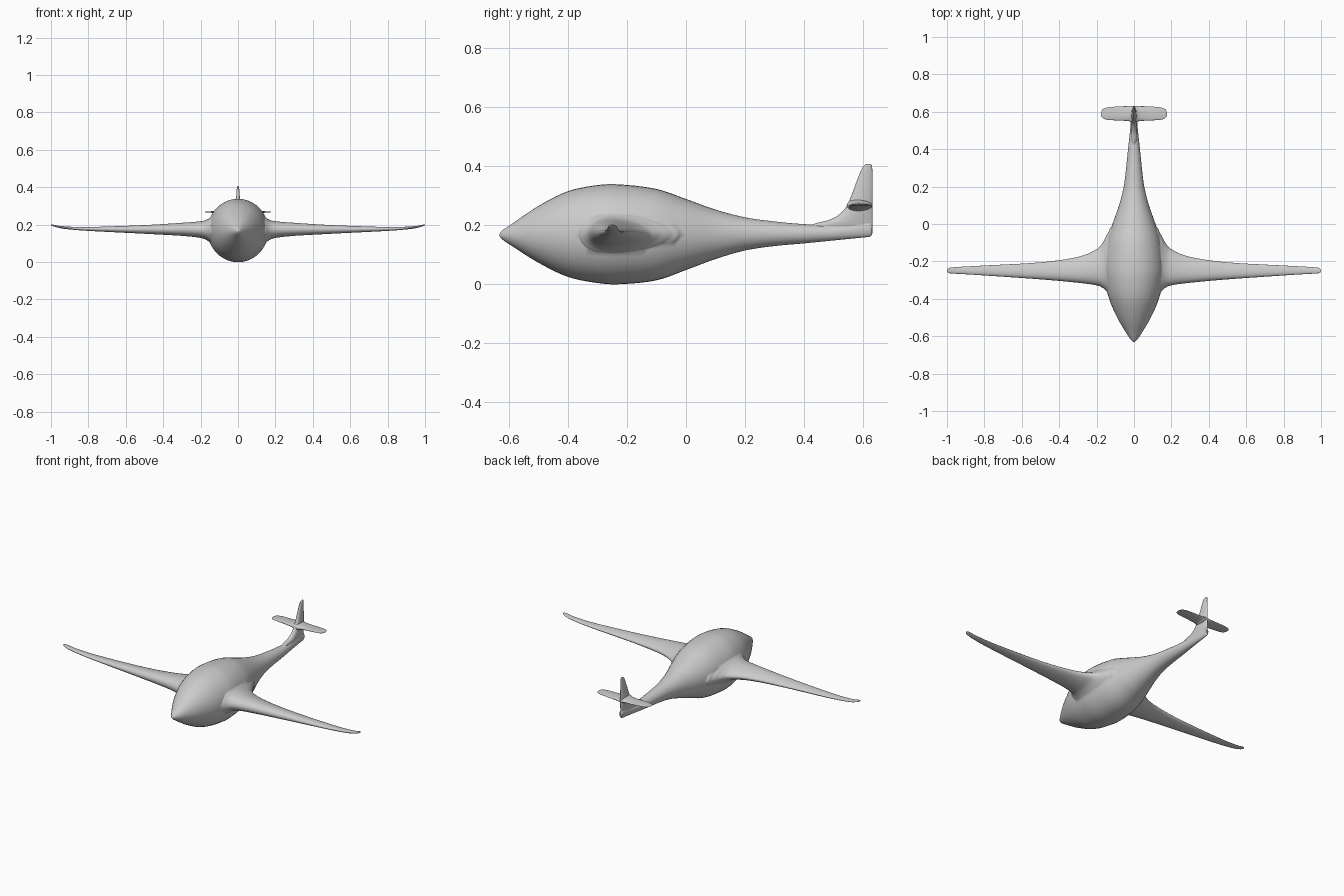
import bpy, bmesh, math


def spline(rows, steps):
    """Catmull-Rom interpolation through rows of section values."""
    out = []
    for i in range(len(rows) - 1):
        p0, p1 = rows[max(i - 1, 0)], rows[i]
        p2, p3 = rows[i + 1], rows[min(i + 2, len(rows) - 1)]
        for k in range(steps):
            t = k / steps
            out.append([0.5 * (2 * b + (c - a) * t + (2 * a - 5 * b + 4 * c - d) * t * t
                               + (3 * b - a - 3 * c + d) * t ** 3)
                        for a, b, c, d in zip(p0, p1, p2, p3)])
    return out + [list(rows[-1])]


def loft(name, rows, axes, sides=40, steps=5, taper=0.0):
    """Rows: position, first-axis min/max, second-axis min/max of an oval section."""
    bm = bmesh.new()
    rings = []
    for pos, a0, a1, b0, b1 in spline(rows, steps):
        ring = []
        for i in range(sides):
            t = 2 * math.pi * i / sides
            c, s = math.cos(t), math.sin(t)
            co = [0, 0, 0]
            co[axes[0]] = pos
            co[axes[1]] = (a0 + a1) / 2 + (a1 - a0) / 2 * c
            co[axes[2]] = (b0 + b1) / 2 + (b1 - b0) / 2 * s * (1 - taper * c)
            ring.append(bm.verts.new(co))
        rings.append(ring)
    for r, q in zip(rings, rings[1:]):
        for i in range(sides):
            j = (i + 1) % sides
            bm.faces.new((r[i], r[j], q[j], q[i]))
    bm.faces.new(rings[0])
    bm.faces.new(rings[-1])
    bmesh.ops.recalc_face_normals(bm, faces=bm.faces)
    mesh = bpy.data.meshes.new(name)
    bm.to_mesh(mesh)
    bm.free()
    ob = bpy.data.objects.new(name, mesh)
    bpy.context.collection.objects.link(ob)
    return ob


def both_sides(half):
    return [(-r[0], *r[1:]) for r in reversed(half)] + half


# fuselage: y, half width, bottom, top
body = [(-0.631, 0.003, 0.164, 0.17), (-0.622, 0.014, 0.152, 0.181), (-0.59, 0.037, 0.13, 0.203),
        (-0.5, 0.09, 0.073, 0.264), (-0.4, 0.133, 0.025, 0.314), (-0.3, 0.157, 0.004, 0.335),
        (-0.22, 0.162, 0.0, 0.337), (-0.1, 0.146, 0.013, 0.322), (0, 0.115, 0.048, 0.288),
        (0.1, 0.08, 0.085, 0.252), (0.2, 0.055, 0.114, 0.226), (0.3, 0.042, 0.129, 0.212),
        (0.4, 0.032, 0.138, 0.203), (0.5, 0.021, 0.148, 0.2), (0.6, 0.013, 0.158, 0.21),
        (0.622, 0.011, 0.161, 0.21), (0.629, 0.008, 0.168, 0.2)]
fuselage = loft("fuselage", [(y, -w, w, b, t) for y, w, b, t in body], (1, 0, 2))

# wing: x, leading edge, trailing edge, bottom, top
wing = loft("wing", both_sides([
    (0.1, -0.375, -0.01, 0.09, 0.25), (0.14, -0.365, -0.05, 0.1, 0.24),
    (0.165, -0.343, -0.095, 0.117, 0.226), (0.2, -0.328, -0.135, 0.13, 0.217),
    (0.3, -0.314, -0.176, 0.141, 0.209), (0.5, -0.296, -0.205, 0.152, 0.197),
    (0.8, -0.275, -0.222, 0.167, 0.187), (0.93, -0.267, -0.229, 0.178, 0.191),
    (0.98, -0.264, -0.233, 0.189, 0.198), (0.994, -0.26, -0.238, 0.194, 0.201),
    (1.0, -0.252, -0.246, 0.198, 0.202)]), (0, 1, 2), taper=0.25)

# tail fin: z, leading edge, trailing edge, half thickness
fin = [(0.172, 0.37, 0.63, 0.012), (0.203, 0.43, 0.631, 0.016), (0.22, 0.492, 0.631, 0.016),
       (0.25, 0.533, 0.631, 0.016), (0.29, 0.555, 0.631, 0.014), (0.34, 0.574, 0.631, 0.01),
       (0.385, 0.592, 0.63, 0.007), (0.401, 0.602, 0.629, 0.005), (0.407, 0.613, 0.624, 0.002)]
tail_fin = loft("tail_fin", [(z, a, b, -w, w) for z, a, b, w in fin], (2, 1, 0), taper=0.25)

# tailplane: x, leading edge, trailing edge, bottom, top
tailplane = loft("tailplane", both_sides([
    (0.012, 0.545, 0.63, 0.247, 0.285), (0.03, 0.55, 0.63, 0.254, 0.277),
    (0.07, 0.553, 0.629, 0.259, 0.273), (0.13, 0.556, 0.625, 0.263, 0.272),
    (0.16, 0.562, 0.618, 0.265, 0.271), (0.172, 0.572, 0.608, 0.266, 0.27),
    (0.176, 0.585, 0.595, 0.267, 0.269)]), (0, 1, 2), taper=0.2)

# merge the parts into one continuous skin
bpy.context.view_layer.objects.active = fuselage
fuselage.select_set(True)
for part in (wing, tail_fin, tailplane):
    mod = fuselage.modifiers.new("join_" + part.name, 'BOOLEAN')
    mod.operation = 'UNION'
    mod.solver = 'EXACT'
    mod.object = part
    bpy.ops.object.modifier_apply(modifier=mod.name)
    bpy.data.objects.remove(part)
fuselage.name = "glider_airframe"
bpy.ops.object.shade_smooth_by_angle(angle=math.radians(50))
